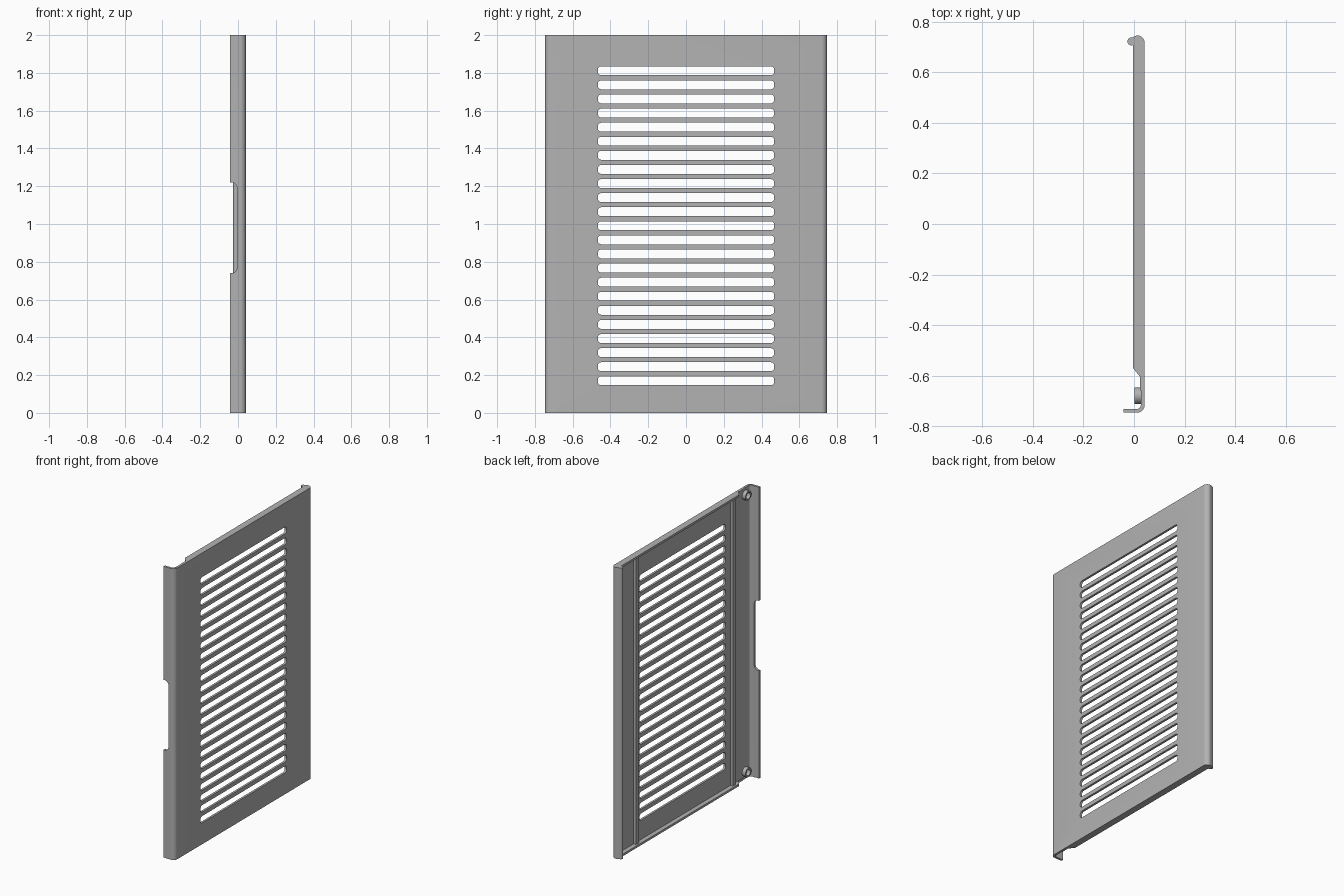
import bpy, bmesh, math
from mathutils import Vector

cube = bpy.data.objects.get("Cube")
if cube:
    bpy.data.objects.remove(cube)

H, T = 2.0, 0.015          # panel height, sheet thickness
OUT, EDGE = 0.042, 0.747   # outer face x, outer edge y

grey = bpy.data.materials.new("sheet grey")
grey.use_nodes = True
grey.diffuse_color = (0.45, 0.45, 0.45, 1)
grey.node_tree.nodes["Principled BSDF"].inputs["Base Color"].default_value = (0.45, 0.45, 0.45, 1)


def arc(cx, cy, r, a0, a1, n=6):
    return [(cx + r * math.cos(math.radians(a0 + (a1 - a0) * i / n)),
             cy + r * math.sin(math.radians(a0 + (a1 - a0) * i / n))) for i in range(n + 1)]


def prism(bm, outline, depth):
    """Closed solid from a 3D outline swept along depth."""
    face = bm.faces.new([bm.verts.new(p) for p in outline])
    new = bmesh.ops.extrude_face_region(bm, geom=[face])["geom"]
    bmesh.ops.translate(bm, vec=depth, verts=[v for v in new if isinstance(v, bmesh.types.BMVert)])


def finish(name, bm, smooth=True):
    bmesh.ops.recalc_face_normals(bm, faces=bm.faces)
    mesh = bpy.data.meshes.new(name)
    bm.to_mesh(mesh)
    bm.free()
    obj = bpy.data.objects.new(name, mesh)
    bpy.context.collection.objects.link(obj)
    mesh.materials.append(grey)
    if smooth:
        bpy.ops.object.select_all(action="DESELECT")
        obj.select_set(True)
        bpy.context.view_layer.objects.active = obj
        bpy.ops.object.shade_smooth_by_angle(angle=math.radians(35))
    return obj


def solid(name, outline, z0, z1):
    bm = bmesh.new()
    prism(bm, [(x, y, z0) for x, y in outline], Vector((0, 0, z1 - z0)))
    return finish(name, bm)


# Folded sheet: front flange, flat panel, rear hem
R = 0.03
cx, cy = OUT - R, EDGE - R
outer = [(-0.042, -EDGE)] + arc(cx, -cy, R, -90, 0) + arc(cx, cy, R, 0, 90) + [(-0.008, EDGE - 0.008)]
inner = [(-0.006, EDGE - 0.023)] + arc(cx, cy, R - T, 90, 0) + arc(cx, -cy, R - T, 0, -90) + [(-0.042, -EDGE + T)]
sheet = solid("vent_panel", outer + inner, 0, H)

# Cutter for the row of rounded slots
bm = bmesh.new()
hw, hh, r = 0.467, 0.0235, 0.018
for i in range(23):
    z = 0.17 + i * 0.0746
    loop = []
    for k, (sy, sz) in enumerate(((1, 1), (-1, 1), (-1, -1), (1, -1))):
        loop += arc(sy * (hw - r), z + sz * (hh - r), r, 90 * k, 90 * k + 90, 4)
    prism(bm, [(0.015, y, zz) for y, zz in loop], Vector((0.05, 0, 0)))
slots = finish("slot_cutter", bm, False)

# Cutter for the finger notch in the front flange
bm = bmesh.new()
notch = [(-0.06, 0.74), (-0.042, 0.74)] + arc(-0.035, 0.77, 0.03, -90, 0)
notch += [(x, 1.96 - z) for x, z in reversed(notch)]
prism(bm, [(x, -0.78, z) for x, z in notch], Vector((0, 0.08, 0)))
grip = finish("notch_cutter", bm, False)

for cutter in (slots, grip):
    cutter.hide_render = True
    cutter.hide_viewport = True
    mod = sheet.modifiers.new(cutter.name, "BOOLEAN")
    mod.operation = "DIFFERENCE"
    mod.solver = "EXACT"
    mod.object = cutter

# Top and bottom walls with a chamfered front end
wall = ([(-0.004, -0.57), (0.024, -0.605), (0.024, -0.66), (OUT - 0.002, -0.66)]
        + [(OUT - 0.002, cy)] + arc(cx, cy, R - 0.002, 0, 90) + [(-0.004, EDGE - 0.012)])
solid("bottom_wall", wall, 0, T)
solid("top_wall", wall, H - T, H)

# Rolled bead along the rear edge
solid("rear_bead", arc(-0.01, 0.723, 0.016, 0, 337.5, 15), 0, H)

# Upright stiffening ribs inside the panel
for name, y in (("rear_rib", 0.515), ("front_rib", -0.535)):
    w = 0.014
    solid(name, [(0.03, y - w), (0.008, y - w), (0.008, y + w), (0.03, y + w)], T, H - T)

# Short mounting rings behind the flange
for name, z in (("lower_ring", 0.05), ("upper_ring", H - 0.05)):
    bm = bmesh.new()
    rim = [[bm.verts.new((x, -0.68 + rad * math.cos(a), z + rad * math.sin(a)))
            for x, rad in ((0.03, 0.032), (0.002, 0.032), (0.002, 0.022), (0.03, 0.022))]
           for a in (math.tau * i / 24 for i in range(24))]
    for i in range(24):
        p, q = rim[i - 1], rim[i]
        for k in range(4):
            bm.faces.new((p[k - 1], p[k], q[k], q[k - 1]))
    finish(name, bm)
